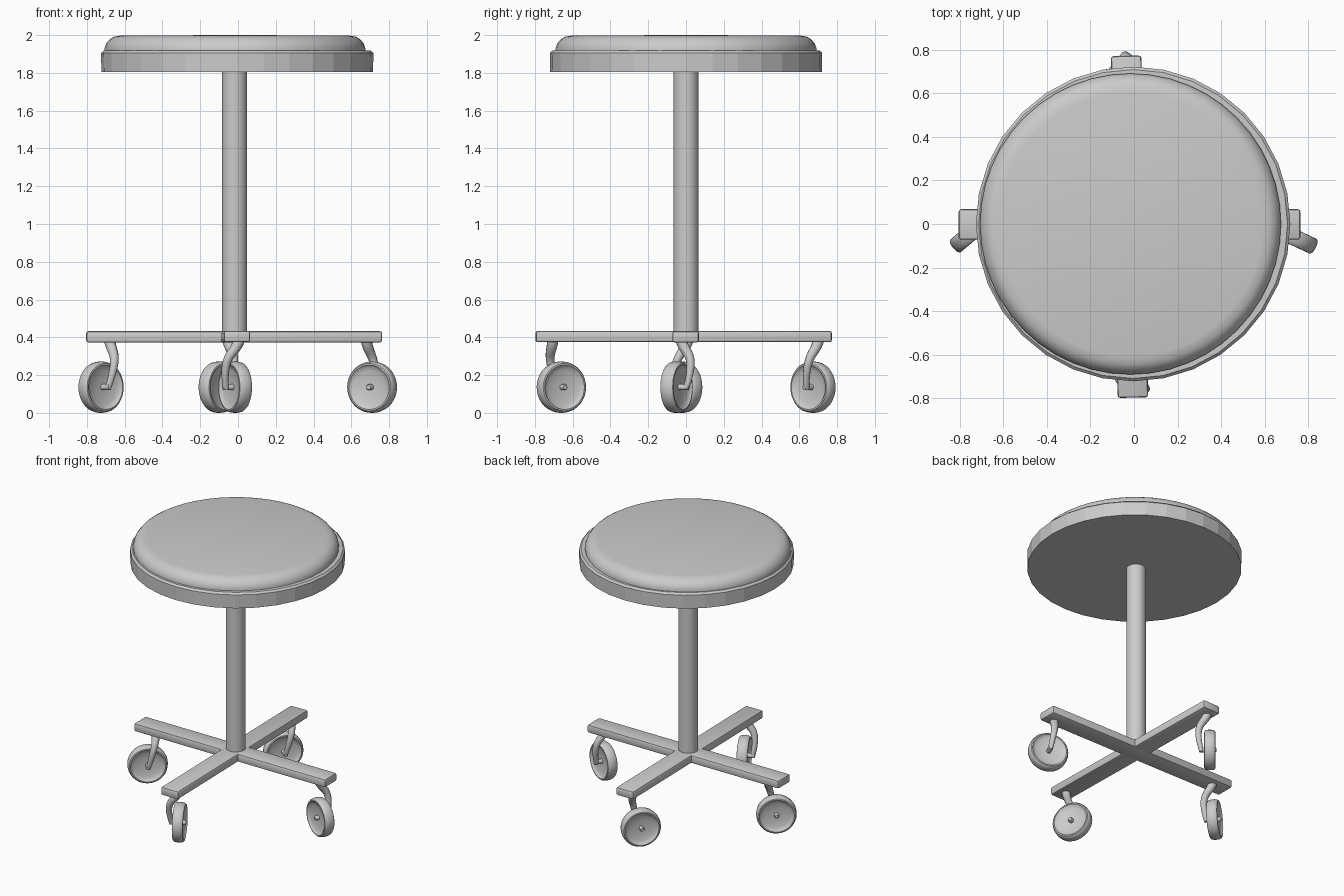
import bpy, bmesh
from math import cos, sin, pi, radians
from mathutils import Vector, Matrix

if "Cube" in bpy.data.objects:
    bpy.data.objects.remove(bpy.data.objects["Cube"])


def finish(name, bm, angle=35):
    bmesh.ops.recalc_face_normals(bm, faces=bm.faces)
    me = bpy.data.meshes.new(name)
    bm.to_mesh(me)
    bm.free()
    ob = bpy.data.objects.new(name, me)
    bpy.context.collection.objects.link(ob)
    if angle:
        bpy.ops.object.select_all(action='DESELECT')
        ob.select_set(True)
        bpy.context.view_layer.objects.active = ob
        bpy.ops.object.shade_smooth_by_angle(angle=radians(angle))
    return ob


def lathe(name, profile, sides, matrix, angle=35):
    """Revolve (radius, height) points about local z; radius 0 closes the end."""
    bm = bmesh.new()
    rings = []
    for r, h in profile:
        n = 1 if r == 0 else sides
        rings.append([bm.verts.new((r * cos(2 * pi * i / sides), r * sin(2 * pi * i / sides), h))
                      for i in range(n)])
    for a, b in zip(rings, rings[1:]):
        for i in range(sides):
            j = (i + 1) % sides
            quad = [a[i % len(a)], a[j % len(a)], b[j % len(b)], b[i % len(b)]]
            bm.faces.new(list(dict.fromkeys(quad)))
    bm.transform(matrix)
    return finish(name, bm, angle)


# Seat: faceted base disc and soft cushion
lathe("seat_base", [(0, 1.805), (0.719, 1.805), (0.721, 1.905), (0.708, 1.918), (0, 1.918)],
      32, Matrix.Translation((-0.004, 0, 0)), 8)
lathe("seat_cushion", [(0, 1.9), (0.69, 1.9), (0.69, 1.932), (0.682, 1.955), (0.664, 1.977),
                       (0.642, 1.991), (0.605, 1.998), (0, 2.0)],
      48, Matrix.Translation((-0.016, 0, 0)))

# Column
lathe("column", [(0, 0.38), (0.066, 0.38), (0.066, 1.82), (0, 1.82)],
      32, Matrix.Translation((-0.018, 0, 0)))


# Crossed base arms
def arm(name, start, end, z):
    start, end = Vector(start), Vector(end)
    d = end - start
    bm = bmesh.new()
    bmesh.ops.create_cube(bm, size=1)
    bmesh.ops.scale(bm, verts=bm.verts, vec=(d.length, 0.14, 0.06))
    bmesh.ops.bevel(bm, geom=bm.edges[:], offset=0.012, segments=2, profile=0.5, affect='EDGES')
    mid = (start + end) / 2
    bm.transform(Matrix.Translation((mid.x, mid.y, z)) @ d.to_3d().to_track_quat('X', 'Z').to_matrix().to_4x4())
    finish(name, bm)


arm("arm_left_right", (-0.804, -0.002), (0.763, -0.002), 0.403)
arm("arm_front_back", (-0.005, -0.796), (-0.036, 0.771), 0.404)

# Wheel half profile: dished face, lip and rounded tyre, mirrored for the other side
HALF = [(0, 0.014), (0.05, 0.016), (0.09, 0.022), (0.113, 0.03), (0.118, 0.0375),
        (0.126, 0.036), (0.133, 0.027), (0.136, 0.01)]
WHEEL = HALF + [(r, -h) for r, h in reversed(HALF)]


def caster(side, centre, pivot, angle):
    a = radians(angle)
    n = Vector((cos(a), sin(a), 0))              # side of the wheel the fork is on
    c = Vector((*centre, 0.136))
    p = Vector((*pivot, 0.385))
    m = Matrix.Translation(c) @ n.to_track_quat('Z', 'Y').to_matrix().to_4x4()
    lathe(side + "_wheel", WHEEL, 36, m, 40)
    # Axle pin through the hub
    lathe(side + "_axle", [(0, -0.045), (0.012, -0.045), (0.016, -0.038), (0.016, 0.066),
                           (0.012, 0.072), (0, 0.072)], 12, m)
    # One sided curved fork, tapering down to the axle
    cu = bpy.data.curves.new(side + "_fork", 'CURVE')
    cu.dimensions = '3D'
    cu.bevel_depth = 0.02
    cu.bevel_resolution = 3
    cu.use_fill_caps = True
    sp = cu.splines.new('NURBS')
    high = p + n * 0.01
    bend = p.lerp(c, 0.15) + n * 0.065
    low = p.lerp(c, 0.6) + n * 0.075
    hub = c + n * 0.055
    pts = [(p, 0.385, 1.5), (high, 0.345, 1.4), (bend, 0.31, 1.2), (low, 0.22, 1.0), (hub, 0.125, 0.8)]
    sp.points.add(len(pts) - 1)
    for q, (v, z, r) in zip(sp.points, pts):
        q.co = (v.x, v.y, z, 1)
        q.radius = r
    sp.use_endpoint_u = True
    sp.order_u = 4
    sp.use_smooth = True
    sp.resolution_u = 6
    bpy.context.collection.objects.link(bpy.data.objects.new(side + "_fork", cu))


# Casters, each swivelled its own way
for side, centre, pivot, angle in [
    ("left", (-0.725, -0.022), (-0.68, 0.01), -50),
    ("right", (0.71, -0.05), (0.68, -0.025), 65),
    ("front", (-0.015, -0.66), (0.005, -0.705), 207),
    ("back", (-0.1, 0.672), (-0.055, 0.70), -40),
]:
    caster(side, centre, pivot, angle)
